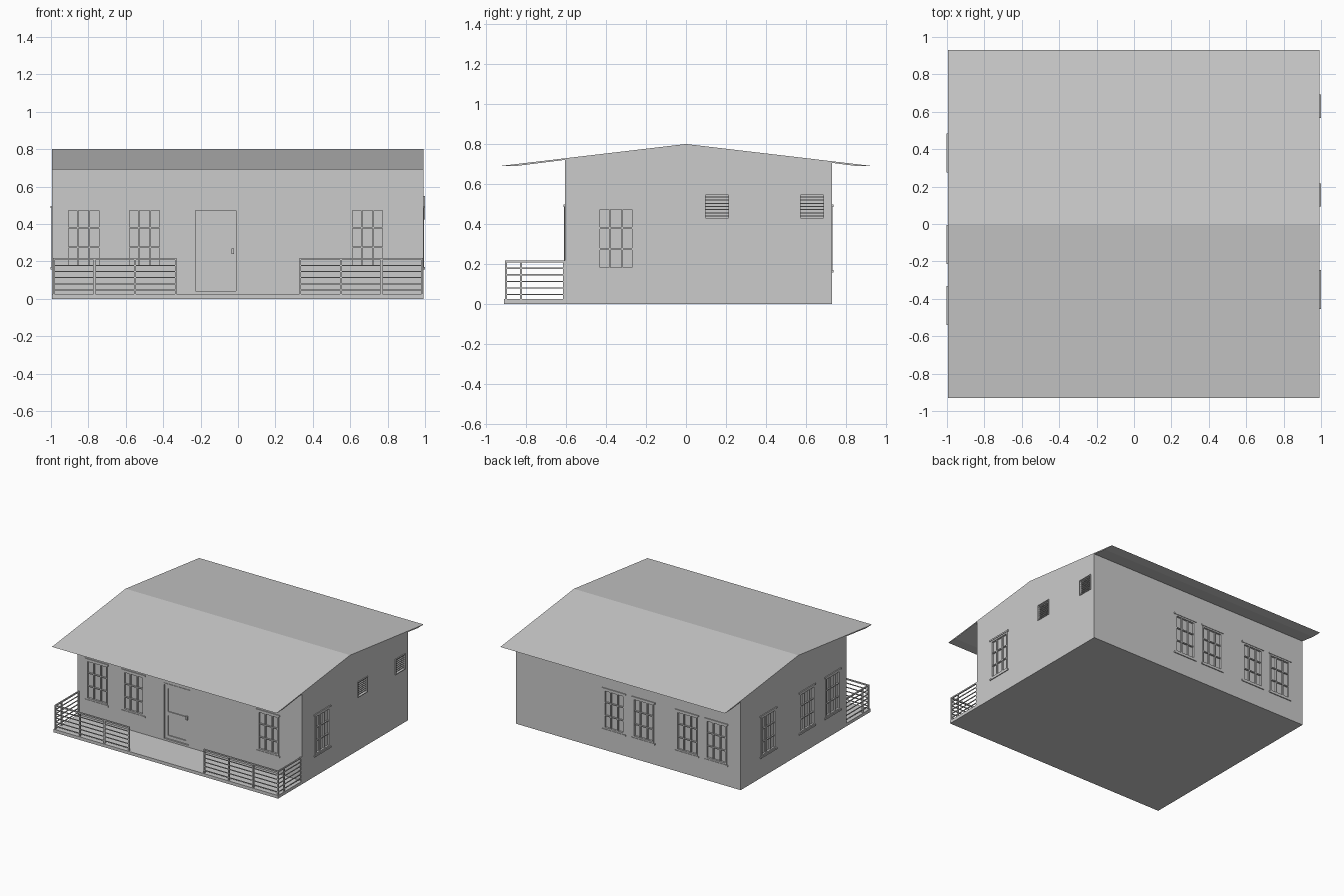
import bpy, bmesh
from mathutils import Matrix, Vector
from math import radians

if "Cube" in bpy.data.objects:
    bpy.data.objects.remove(bpy.data.objects["Cube"], do_unlink=True)

grey = bpy.data.materials.new("light grey")
grey.use_nodes = True
colour = (0.6, 0.6, 0.6, 1)
grey.diffuse_color = colour
grey.node_tree.nodes["Principled BSDF"].inputs["Base Color"].default_value = colour

X0, X1 = -0.995, 0.992
FRONT, BACK = -0.605, 0.73
DECK, EAVE = -0.91, 0.93
RIDGE, SLOPE = 0.8, 0.118
RECESS = 0.012


def finish(name, bm):
    bmesh.ops.recalc_face_normals(bm, faces=bm.faces)
    me = bpy.data.meshes.new(name)
    bm.to_mesh(me)
    bm.free()
    me.materials.append(grey)
    ob = bpy.data.objects.new(name, me)
    bpy.context.collection.objects.link(ob)
    return ob


def box(bm, lo, hi, frame=Matrix()):
    lo, hi = Vector(lo), Vector(hi)
    m = frame @ Matrix.Translation((lo + hi) / 2) @ Matrix.Diagonal((*(hi - lo), 1))
    bmesh.ops.create_cube(bm, size=1, matrix=m)


def extrude_x(name, outline):
    """Extrude a (y, z) outline across the width of the house."""
    bm = bmesh.new()
    face = bm.faces.new([bm.verts.new((X0, y, z)) for y, z in outline])
    out = bmesh.ops.extrude_face_region(bm, geom=[face])
    verts = [v for v in out["geom"] if isinstance(v, bmesh.types.BMVert)]
    bmesh.ops.translate(bm, verts=verts, vec=(X1 - X0, 0, 0))
    return finish(name, bm)


def roof_z(y, drop=0.0):
    return RIDGE - SLOPE * abs(y) - drop


# Main body, roof and deck
walls = extrude_x("walls", [(FRONT, 0), (BACK, 0), (BACK, roof_z(BACK, .005)),
                            (0, RIDGE - .005), (FRONT, roof_z(FRONT, .005))])
extrude_x("roof", [(-EAVE, roof_z(EAVE)), (0, RIDGE), (EAVE, roof_z(EAVE)),
                   (EAVE - .08, roof_z(EAVE)), (BACK, roof_z(BACK, .008)),
                   (0, RIDGE - .008), (FRONT, roof_z(FRONT, .008)),
                   (-EAVE + .08, roof_z(EAVE))])
bm = bmesh.new()
box(bm, (X0, DECK, 0), (X1, FRONT, .025))
finish("deck", bm)

# Local wall frames: x runs along the wall, -y points outwards
FRAMES = {
    "front": Matrix.Translation((0, FRONT, 0)),
    "back": Matrix.Translation((0, BACK, 0)) @ Matrix.Rotation(radians(180), 4, "Z"),
    "left": Matrix.Translation((X1, 0, 0)) @ Matrix.Rotation(radians(90), 4, "Z"),
    "right": Matrix.Translation((X0, 0, 0)) @ Matrix.Rotation(radians(-90), 4, "Z"),
}
cutter_bm = bmesh.new()


def border(bm, a, b, lo, hi, w, y0, y1, m):
    """Four bars around a rectangular opening."""
    for s, e in ((a, a + w), (b - w, b)):
        box(bm, (s, y0, lo), (e, y1, hi), m)
    for s, e in ((lo, lo + w), (hi - w, hi)):
        box(bm, (a + w, y0, s), (b - w, y1, e), m)


def window(side, c, width=.185, lo=.17, hi=.485):
    m, bm = FRAMES[side], bmesh.new()
    a, b = c - width / 2, c + width / 2
    box(cutter_bm, (a, -.02, lo), (b, RECESS, hi), m)
    border(bm, a, b, lo, hi, .012, -.003, RECESS, m)
    for i in (1, 2):
        x, z = a + width * i / 3, lo + (hi - lo) * i / 3
        box(bm, (x - .004, 0, lo), (x + .004, RECESS, hi), m)
        box(bm, (a, .001, z - .004), (b, RECESS, z + .004), m)
    box(bm, (a - .012, -.007, lo - .012), (b + .012, 0, lo), m)
    box(bm, (a - .012, -.007, hi), (b + .012, 0, hi + .012), m)
    finish(side + "_window", bm)


def vent(side, c, width=.125, lo=.425, hi=.55, slats=8):
    m, bm = FRAMES[side], bmesh.new()
    a, b = c - width / 2, c + width / 2
    box(cutter_bm, (a, -.02, lo), (b, .03, hi), m)
    border(bm, a, b, lo, hi, .006, -.007, .03, m)
    for i in range(1, slats):
        z = lo + (hi - lo) * i / slats
        box(bm, (a, .005, z - .003), (b, .03, z + .003), m)
    finish(side + "_vent", bm)


# Windows and vents on all sides
for c in (-.825, -.5, .6925):
    window("front", c)
for c in (-.125, .135, .52, .78):
    window("back", c)
for c in (-.38, .11, .435):
    window("right", c)
window("left", -.35)
for c in (.155, .63):
    vent("left", c)

# Front door with a glazed upper panel, lower panel and handle
m, bm = FRAMES["front"], bmesh.new()
box(cutter_bm, (-.24, -.02, .03), (0, RECESS, .485), m)
border(bm, -.24, 0, .03, .485, .012, -.004, RECESS, m)
border(bm, -.225, -.015, .045, .47, .025, .004, RECESS, m)
box(bm, (-.2, .004, .23), (-.04, RECESS, .26), m)
box(bm, (-.035, -.006, .24), (-.022, .004, .27), m)
finish("front_door", bm)

# Cut the shallow openings
cutter = finish("opening_cutter", cutter_bm)
cutter.hide_render = True
cutter.hide_viewport = True
cut = walls.modifiers.new("openings", "BOOLEAN")
cut.object = cutter
cut.operation = "DIFFERENCE"
cut.solver = "EXACT"

# Deck railings, one each side of the entrance gap
for name, s in (("left_railing", 1), ("right_railing", -1)):
    bm = bmesh.new()
    near, far, y = .333, .985, DECK + .01
    p, r = .005, .003

    def bar(lo, hi):
        xs = sorted((lo[0] * s, hi[0] * s))
        box(bm, (xs[0], lo[1], lo[2]), (xs[1], hi[1], hi[2]))

    posts = [(near + (far - near) * i / 3, y) for i in range(4)]
    posts += [(far, -.825), (far, FRONT - p)]
    for px, py in posts:
        bar((px - p, py - p, .025), (px + p, py + p, .215))
    for i in range(6):
        z, t = .047 + .033 * i, (p if i == 5 else r)
        bar((near - p, y - t, z - t), (far + t, y + t, z + t))
        bar((far - t, y, z - t), (far + t, FRONT, z + t))
    finish(name, bm)
